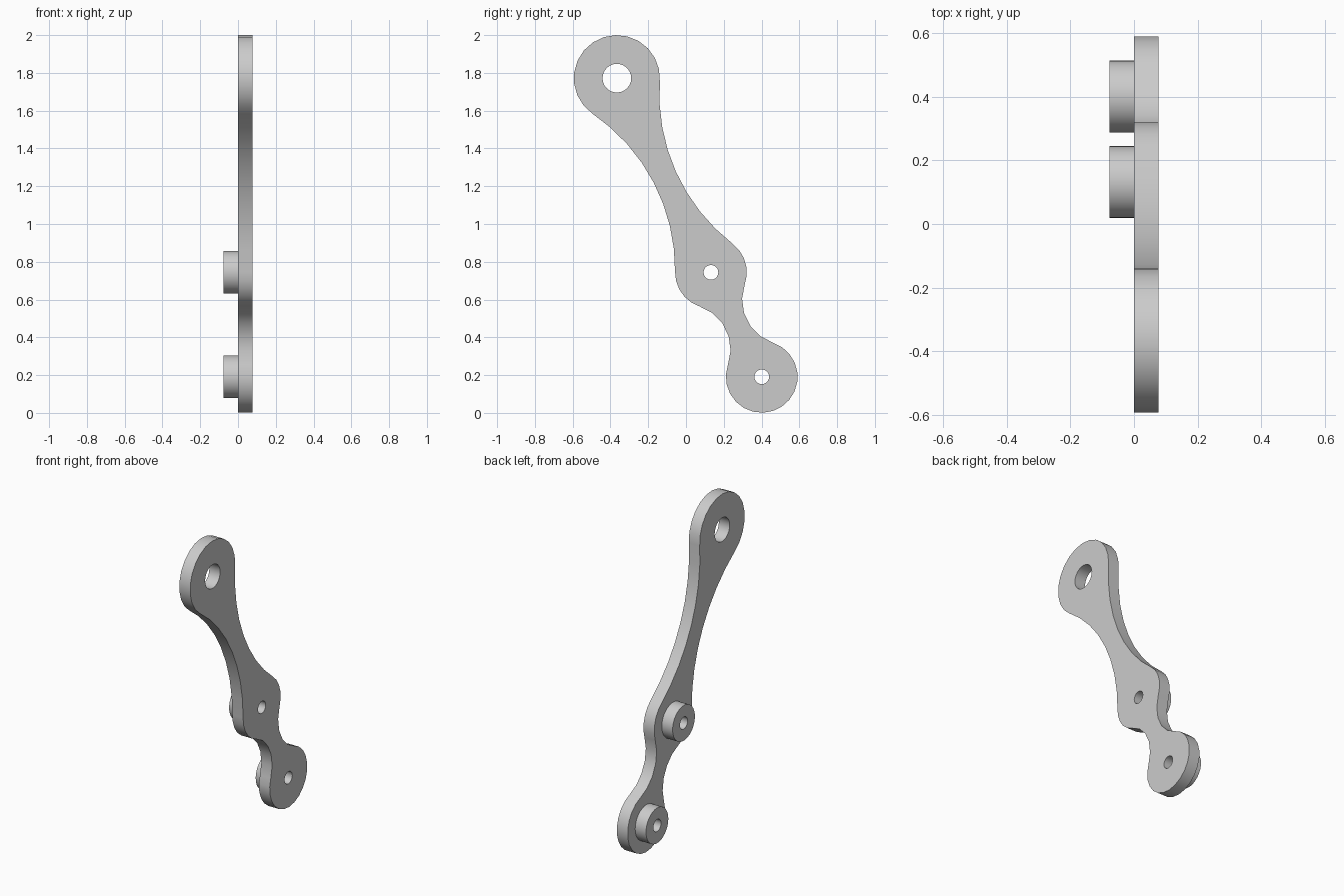
import bpy, bmesh, math
from mathutils import Matrix, Vector

cube = bpy.data.objects.get("Cube")
if cube:
    bpy.data.objects.remove(cube, do_unlink=True)

THICK = 0.0765
# Pivot centres (y, z) and outer radii of the plate
LOWER = (Vector((0.401, 0.191)), 0.19)
MIDDLE = (Vector((0.132, 0.744)), 0.19)
UPPER = (Vector((-0.366, 1.772)), 0.228)

grey = bpy.data.materials.new("plain grey")
grey.use_nodes = True
grey.diffuse_color = (0.6, 0.6, 0.6, 1)
grey.node_tree.nodes["Principled BSDF"].inputs["Base Color"].default_value = grey.diffuse_color


def angle(v):
    return math.atan2(v.y, v.x)


def arc(centre, radius, start, sweep, steps):
    """Points along an arc, leaving out its end point."""
    return [centre + radius * Vector((math.cos(start + sweep * i / steps),
                                      math.sin(start + sweep * i / steps)))
            for i in range(steps)]


def circle(centre, radius, steps):
    return arc(centre, radius, 0, math.tau, steps)


def fillet_centre(a, b, radius):
    """Centre of the arc touching two circles, right of the way from a to b."""
    (ca, ra), (cb, rb) = a, b
    along = cb - ca
    length = along.length
    along.normalize()
    da, db = ra + radius, rb + radius
    t = (da**2 - db**2 + length**2) / (2 * length)
    return ca + along * t + Vector((along.y, -along.x)) * math.sqrt(da**2 - t**2)


def extrude_profile(name, loops, x0, x1):
    """Fill y-z loops (outline first, then holes) and extrude them along x."""
    curve = bpy.data.curves.new(name, "CURVE")
    curve.dimensions = "2D"
    curve.fill_mode = "BOTH"
    curve.extrude = (x1 - x0) / 2
    for pts in loops:
        spline = curve.splines.new("POLY")
        spline.points.add(len(pts) - 1)
        for point, p in zip(spline.points, pts):
            point.co = (p.x, p.y, 0, 1)
        spline.use_cyclic_u = True
    obj = bpy.data.objects.new(name, curve)
    bpy.context.collection.objects.link(obj)
    bpy.ops.object.select_all(action="DESELECT")
    obj.select_set(True)
    bpy.context.view_layer.objects.active = obj
    bpy.ops.object.convert(target="MESH")
    obj = bpy.context.object
    # Turn the flat profile upright: local x, y, z become y, z, x
    turn = Matrix(((0, 0, 1, (x0 + x1) / 2), (1, 0, 0, 0), (0, 1, 0, 0), (0, 0, 0, 1)))
    bm = bmesh.new()
    bm.from_mesh(obj.data)
    bm.transform(turn)
    bmesh.ops.remove_doubles(bm, verts=bm.verts, dist=0.0001)
    bmesh.ops.recalc_face_normals(bm, faces=bm.faces)
    bm.to_mesh(obj.data)
    bm.free()
    obj.data.materials.clear()
    obj.data.materials.append(grey)
    bpy.ops.object.shade_smooth_by_angle(angle=math.radians(35))
    return obj


# Plate outline: round ends joined by hollow tangent arcs
ring = [LOWER, MIDDLE, UPPER, MIDDLE]
fillets = [(0.24, 5), (1.0, 8), (1.0, 8), (0.24, 5)]
centres = [fillet_centre(ring[i], ring[(i + 1) % 4], fillets[i][0]) for i in range(4)]
outline = []
for i, (c, r) in enumerate(ring):
    start = angle(centres[i - 1] - c)
    sweep = (angle(centres[i] - c) - start) % math.tau
    outline += arc(c, r, start, sweep, math.ceil(sweep / math.radians(16)))
    f, (radius, steps) = centres[i], fillets[i]
    start = angle(c - f)
    sweep = -((start - angle(ring[(i + 1) % 4][0] - f)) % math.tau)
    outline += arc(f, radius, start, sweep, steps)

holes = [circle(UPPER[0], 0.076, 24), circle(MIDDLE[0], 0.039, 20), circle(LOWER[0], 0.039, 20)]
extrude_profile("link_plate", [outline] + holes, 0, THICK)

# Bored bosses on the right-hand face
for name, (c, r) in (("middle_boss", MIDDLE), ("lower_boss", LOWER)):
    extrude_profile(name, [circle(c, 0.113, 32), circle(c, 0.039, 20)], -THICK, 0)
